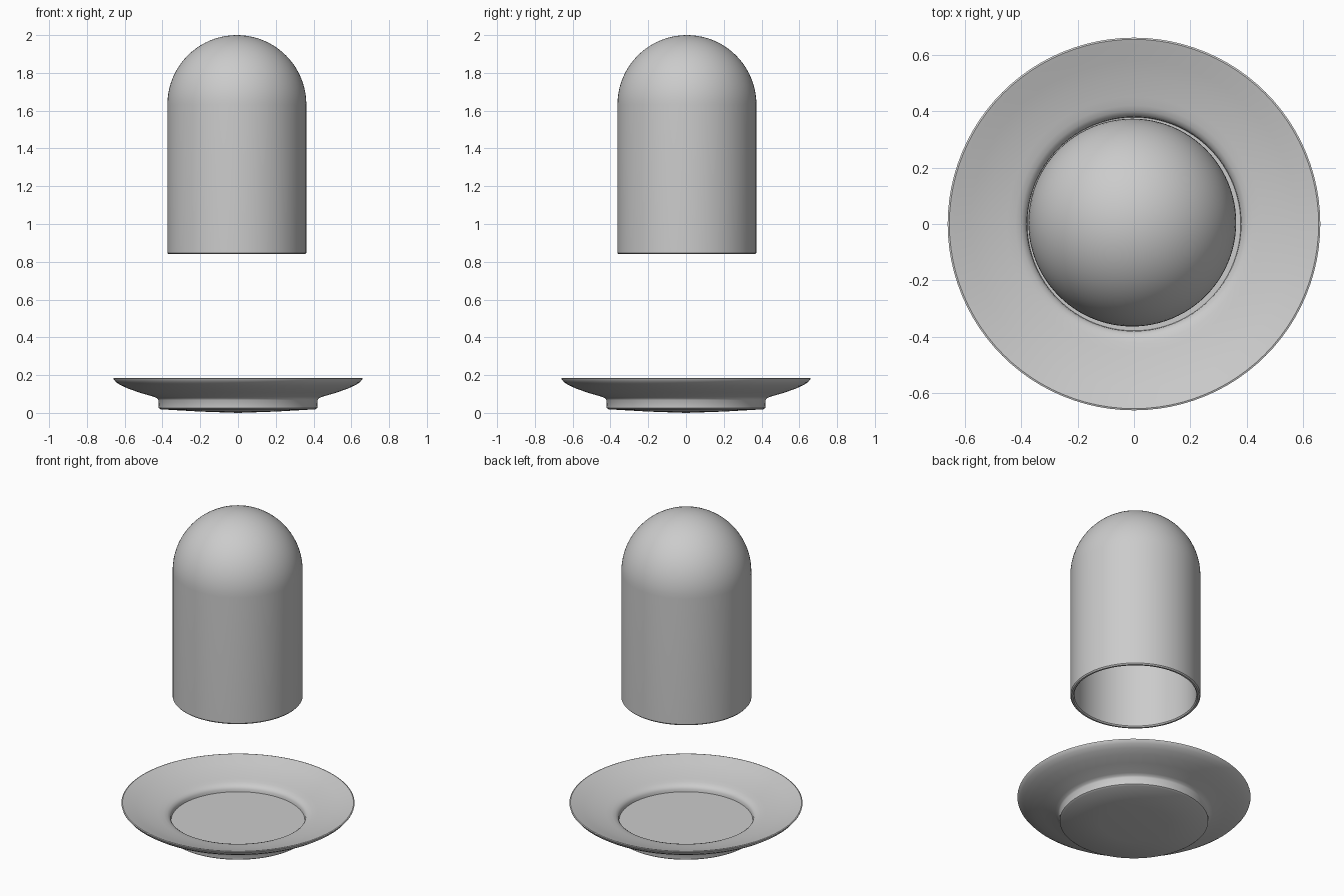
import bpy, bmesh
from math import sin, cos, pi, radians

if "Cube" in bpy.data.objects:
    bpy.data.objects.remove(bpy.data.objects["Cube"])

SEGMENTS = 96


def lathe(name, profile, location=(0, 0, 0)):
    """Spin an (r, z) profile around z into a smooth closed solid."""
    bm = bmesh.new()
    verts = [bm.verts.new((r, 0, z)) for r, z in profile]
    edges = [bm.edges.new(pair) for pair in zip(verts, verts[1:])]
    bmesh.ops.spin(bm, geom=verts + edges, cent=(0, 0, 0), axis=(0, 0, 1),
                   angle=2 * pi, steps=SEGMENTS, use_merge=True)
    bmesh.ops.remove_doubles(bm, verts=bm.verts, dist=1e-5)
    bmesh.ops.recalc_face_normals(bm, faces=bm.faces)
    mesh = bpy.data.meshes.new(name)
    bm.to_mesh(mesh)
    bm.free()
    obj = bpy.data.objects.new(name, mesh)
    obj.location = location
    bpy.context.collection.objects.link(obj)
    bpy.ops.object.select_all(action='DESELECT')
    obj.select_set(True)
    bpy.context.view_layer.objects.active = obj
    bpy.ops.object.shade_smooth_by_angle(angle=radians(35))
    return obj


def quarter_arc(radius, centre_z, steps=20):
    """Arc from the pole down to the equator."""
    return [(radius * sin(pi / 2 * i / steps), centre_z + radius * cos(pi / 2 * i / steps))
            for i in range(steps + 1)]


# Hollow cover: outer dome, rounded lower lip, inner dome
outer, inner, spring = 0.368, 0.346, 1.632
cover = quarter_arc(outer, spring)
cover += [(outer, 0.847), (outer - 0.006, 0.84), (inner + 0.006, 0.84), (inner, 0.847)]
cover += quarter_arc(inner, spring)[::-1]
lathe("dome_cover", cover, (-0.006, 0.005, 0))

# Dish: slightly convex foot, flared rim, recessed flat floor
dish = [(0, 0), (0.2, 0.007), (0.41, 0.019), (0.42, 0.026), (0.422, 0.068),
        (0.428, 0.077), (0.445, 0.085), (0.52, 0.107), (0.58, 0.128),
        (0.62, 0.146), (0.645, 0.162), (0.658, 0.177), (0.66, 0.183),
        (0.654, 0.185), (0.635, 0.179), (0.58, 0.160), (0.52, 0.142),
        (0.45, 0.126), (0.42, 0.120), (0.4, 0.113), (0.387, 0.104),
        (0.38, 0.092), (0.378, 0.076), (0, 0.076)]
lathe("dish", dish)
